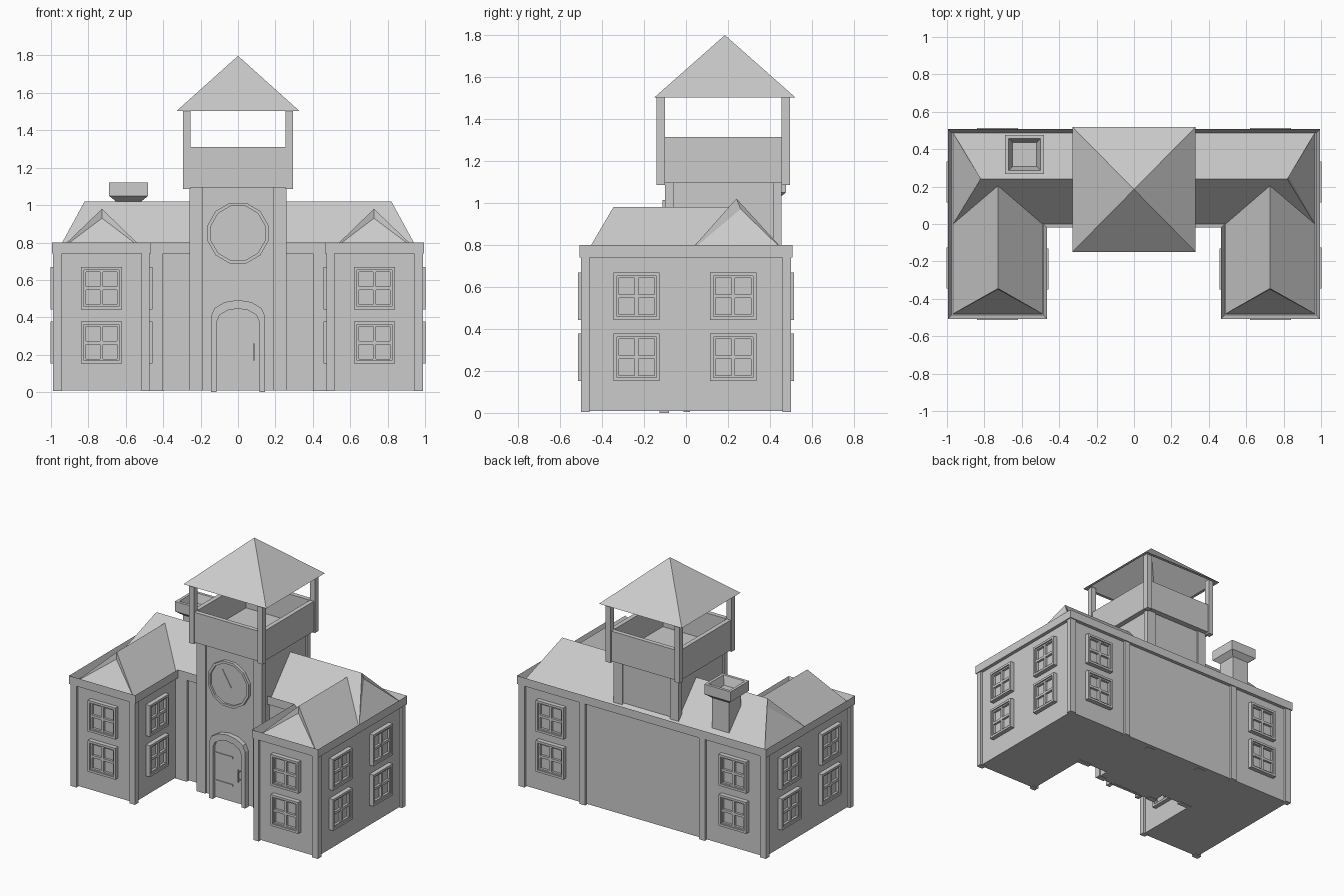
import bpy, bmesh, math
from mathutils import Matrix, Vector

if "Cube" in bpy.data.objects:
    bpy.data.objects.remove(bpy.data.objects["Cube"])

grey = bpy.data.materials.new("plain_grey")
grey.diffuse_color = (0.6, 0.6, 0.6, 1)
grey.use_nodes = True
grey.node_tree.nodes["Principled BSDF"].inputs["Base Color"].default_value = grey.diffuse_color


def finish(name, bm, normals=True):
    if normals:
        bmesh.ops.recalc_face_normals(bm, faces=bm.faces)
    me = bpy.data.meshes.new(name)
    bm.to_mesh(me)
    bm.free()
    me.materials.append(grey)
    ob = bpy.data.objects.new(name, me)
    bpy.context.collection.objects.link(ob)
    return ob


def add_box(bm, x0, x1, y0, y1, z0, z1):
    m = Matrix.Translation(((x0 + x1) / 2, (y0 + y1) / 2, (z0 + z1) / 2)) @ \
        Matrix.Diagonal((abs(x1 - x0), abs(y1 - y0), abs(z1 - z0), 1))
    bmesh.ops.create_cube(bm, size=1, matrix=m)


def boxes(name, items):
    bm = bmesh.new()
    for b in items:
        add_box(bm, *b)
    return finish(name, bm)


def extrude_poly(bm, pts, vec):
    f = bm.faces.new([bm.verts.new(p) for p in pts])
    r = bmesh.ops.extrude_face_region(bm, geom=[f], use_keep_orig=True)
    top = [g for g in r["geom"] if isinstance(g, bmesh.types.BMFace)][0]
    bmesh.ops.translate(bm, verts=top.verts, vec=vec)
    return top


# U-shaped plan, pulled in by o
def u_block(name, o, z0, z1, gutter=False):
    X, xi, yf, yc, yb = 0.995 - o, 0.465 + o, -0.507 + o, -0.02 + o, 0.507 - o
    plan = [(-X, yf), (-xi, yf), (-xi, yc), (xi, yc), (xi, yf), (X, yf), (X, yb), (-X, yb)]
    bm = bmesh.new()
    top = extrude_poly(bm, [(x, y, z0) for x, y in plan], (0, 0, z1 - z0))
    bmesh.ops.recalc_face_normals(bm, faces=bm.faces)
    if gutter:  # sunken top inside the parapet
        bmesh.ops.inset_region(bm, faces=[top], thickness=0.028)
        bmesh.ops.translate(bm, verts=top.verts, vec=(0, 0, -0.05))
    finish(name, bm)


u_block("walls", 0.025, 0.01, 0.75)
u_block("cornice", 0.0, 0.74, 0.80, True)

# Corner pilasters
pil = []
for s in (-1, 1):
    for x0, x1, y0, y1 in [(0.94, 0.988, -0.50, -0.46), (0.94, 0.988, 0.46, 0.50),
                           (0.472, 0.515, -0.50, -0.46), (0.455, 0.50, 0.46, 0.50),
                           (0.40, 0.50, -0.013, 0.02)]:
        pil.append((s * x0, s * x1, y0, y1, 0.005, 0.745))
boxes("pilasters", pil)


# Windows: raised frame, sash and cross bars
def window(name, x, y, z, ang):
    bm = bmesh.new()
    w, h = 0.11, 0.113

    def ring(a, b, t, d):
        for s in (-1, 1):
            add_box(bm, s * (a - t), s * a, -d, 0, -b, b)
            add_box(bm, -a + t, a - t, -d, 0, s * (b - t), s * b)
    ring(w, h, 0.016, 0.032)
    ring(w - 0.016, h - 0.016, 0.01, 0.023)
    add_box(bm, -0.009, 0.009, -0.023, 0, -h + 0.02, h - 0.02)
    add_box(bm, -w + 0.02, w - 0.02, -0.0225, 0, -0.009, 0.009)
    add_box(bm, -w + 0.02, w - 0.02, -0.006, 0, -h + 0.02, h - 0.02)
    bm.transform(Matrix.Translation((x, y, z)) @ Matrix.Rotation(ang, 4, 'Z'))
    finish(name, bm)


for z in (0.265, 0.555):
    for s in (-1, 1):
        window("front_window", s * 0.73, -0.482, z, 0)
        window("back_window", s * 0.73, 0.482, z, math.pi)
        window("court_window", s * 0.49, -0.24, z, -s * math.pi / 2)
        for y in (-0.235, 0.225):
            window("side_window", s * 0.97, y, z, s * math.pi / 2)


# Hipped roofs: side slopes run past a slightly sunken hip face
def hip_end(bm, c1, c2, ridge, drop, shift):
    a = Vector(ridge) + Vector(shift) - Vector((0, 0, drop))
    for tri in ((c1, ridge, a), (c2, ridge, a), (c1, c2, a)):
        bm.faces.new([bm.verts.new(p) for p in tri])


def quad(bm, *pts):
    bm.faces.new([bm.verts.new(p) for p in pts])


def clean(name, bm):
    bmesh.ops.remove_doubles(bm, verts=bm.verts, dist=0.0005)
    finish(name, bm)


zb = 0.75
bm = bmesh.new()
L, R = (-0.82, 0.24, 1.02), (0.82, 0.24, 1.02)
f1, f2, b1, b2 = (-0.967, 0.0, zb), (0.967, 0.0, zb), (-0.967, 0.487, zb), (0.967, 0.487, zb)
quad(bm, f1, f2, R, L)
quad(bm, b2, b1, L, R)
hip_end(bm, f1, b1, L, 0.05, (-0.004, 0.02, 0))
hip_end(bm, f2, b2, R, 0.05, (0.004, 0.02, 0))
clean("main_roof", bm)

for s in (-1, 1):
    bm = bmesh.new()
    rf, rb = (s * 0.727, -0.345, 0.98), (s * 0.727, 0.207, 0.98)
    o1, i1 = (s * 0.967, -0.48, zb), (s * 0.49, -0.48, zb)
    o2, i2 = (s * 0.967, 0.0, zb), (s * 0.49, 0.0, zb)
    quad(bm, o1, o2, rb, rf)
    quad(bm, i2, i1, rf, rb)
    hip_end(bm, o1, i1, rf, 0.05, (0, -0.004, 0))
    clean("wing_roof", bm)

# Clock tower shaft with corner strips
boxes("tower_shaft", [(-0.25, 0.25, -0.09, 0.445, 0.01, 1.10)])
strips, posts = [], []
for s in (-1, 1):
    for y0, y1 in ((-0.10, -0.06), (0.415, 0.455)):
        strips.append((s * 0.19, s * 0.26, y0, y1, 0.008, 1.098))
    for y0, y1 in ((-0.14, -0.10), (0.455, 0.495)):
        posts.append((s * 0.255, s * 0.295, y0, y1, 1.085, 1.51))
boxes("tower_strips", strips)
boxes("belfry_posts", posts)

# Belfry floor and balustrade walls
boxes("belfry_floor", [(-0.28, 0.28, -0.125, 0.48, 1.095, 1.12)])
boxes("belfry_walls", [(-0.26, 0.26, -0.132, -0.10, 1.095, 1.312),
                       (-0.26, 0.26, 0.455, 0.487, 1.095, 1.312),
                       (-0.287, -0.255, -0.105, 0.46, 1.095, 1.312),
                       (0.255, 0.287, -0.105, 0.46, 1.095, 1.312)])


# Square stacks lofted from (half width, height)
def loft(name, cx, cy, prof, cap=True, ky=1.0):
    bm = bmesh.new()
    prev = None
    for h, z in prof:
        r = [bm.verts.new((cx + sx * h, cy + sy * h * ky, z))
             for sx, sy in ((-1, -1), (1, -1), (1, 1), (-1, 1))]
        if prev:
            for i in range(4):
                bm.faces.new((prev[i], prev[(i + 1) % 4], r[(i + 1) % 4], r[i]))
        prev = r
    if cap:
        bm.faces.new(prev)
    bmesh.ops.remove_doubles(bm, verts=bm.verts, dist=0.0005)
    finish(name, bm)


loft("belfry_roof", 0, 0.185, [(0.31, 1.502), (0.33, 1.502), (0.001, 1.797)], True, 1.015)
loft("belfry_roof_lining", 0, 0.185, [(0.31, 1.502), (0.001, 1.78)], True, 1.015)
loft("chimney", -0.585, 0.372, [(0.068, 0.78), (0.068, 1.02), (0.105, 1.05), (0.105, 1.122),
                                (0.085, 1.122), (0.065, 1.06)])


# Clock: twelve-sided rim, sunken dial and hands
def ring_pts(r, y):
    return [(r * math.cos(math.tau * (i + 0.5) / 12), y, 0.85 + r * math.sin(math.tau * (i + 0.5) / 12))
            for i in range(12)]


def strip_frame(name, outer, inner, y0, y1, closed):
    bm = bmesh.new()
    n = len(outer)
    for i in range(n if closed else n - 1):
        j = (i + 1) % n
        a, b, c, d = outer[i], outer[j], inner[j], inner[i]
        F = [(p[0], y0, p[1]) for p in (a, b, c, d)]
        B = [(p[0], y1, p[1]) for p in (a, b, c, d)]
        quad(bm, *F)
        quad(bm, F[0], F[1], B[1], B[0])
        quad(bm, F[2], F[3], B[3], B[2])
        if not closed and i in (0, n - 2):
            k = (3, 0) if i == 0 else (1, 2)
            quad(bm, F[k[0]], F[k[1]], B[k[1]], B[k[0]])
    clean(name, bm)


xz = lambda pts: [(p[0], p[2]) for p in pts]
strip_frame("clock_rim", xz(ring_pts(0.168, 0)), xz(ring_pts(0.15, 0)), -0.112, -0.085, True)
bm = bmesh.new()
extrude_poly(bm, ring_pts(0.152, -0.098), (0, 0.012, 0))
finish("clock_dial", bm)
for ang, ln in ((-0.55, 0.11), (2.6, 0.03)):
    bm = bmesh.new()
    add_box(bm, -0.003, 0.003, -0.102, -0.096, -0.01, ln)
    bm.transform(Matrix.Translation((0, 0, 0.85)) @ Matrix.Rotation(ang, 4, 'Y'))
    finish("clock_hand", bm)


# Arched door with surround, planks, straps and handle
def arch(hw, spring, rise):
    pts = [(-hw, 0.0)]
    pts += [(-hw * math.cos(math.pi * i / 6), spring + rise * math.sin(math.pi * i / 6)) for i in range(7)]
    return pts + [(hw, 0.0)]


inner = arch(0.114, 0.375, 0.072)
strip_frame("door_surround", arch(0.145, 0.405, 0.088), inner, -0.125, -0.08, False)
bm = bmesh.new()
extrude_poly(bm, [(x, -0.10, max(z, 0.008)) for x, z in inner], (0, 0.02, 0))
finish("door_leaf", bm)
boxes("door_straps", [(-0.112, 0.03, -0.107, -0.098, z, z + 0.014) for z in (0.12, 0.32)])
boxes("door_handle", [(0.081, 0.089, -0.122, -0.114, 0.17, 0.26),
                      (0.081, 0.089, -0.116, -0.098, 0.18, 0.19),
                      (0.081, 0.089, -0.116, -0.098, 0.24, 0.25)])
